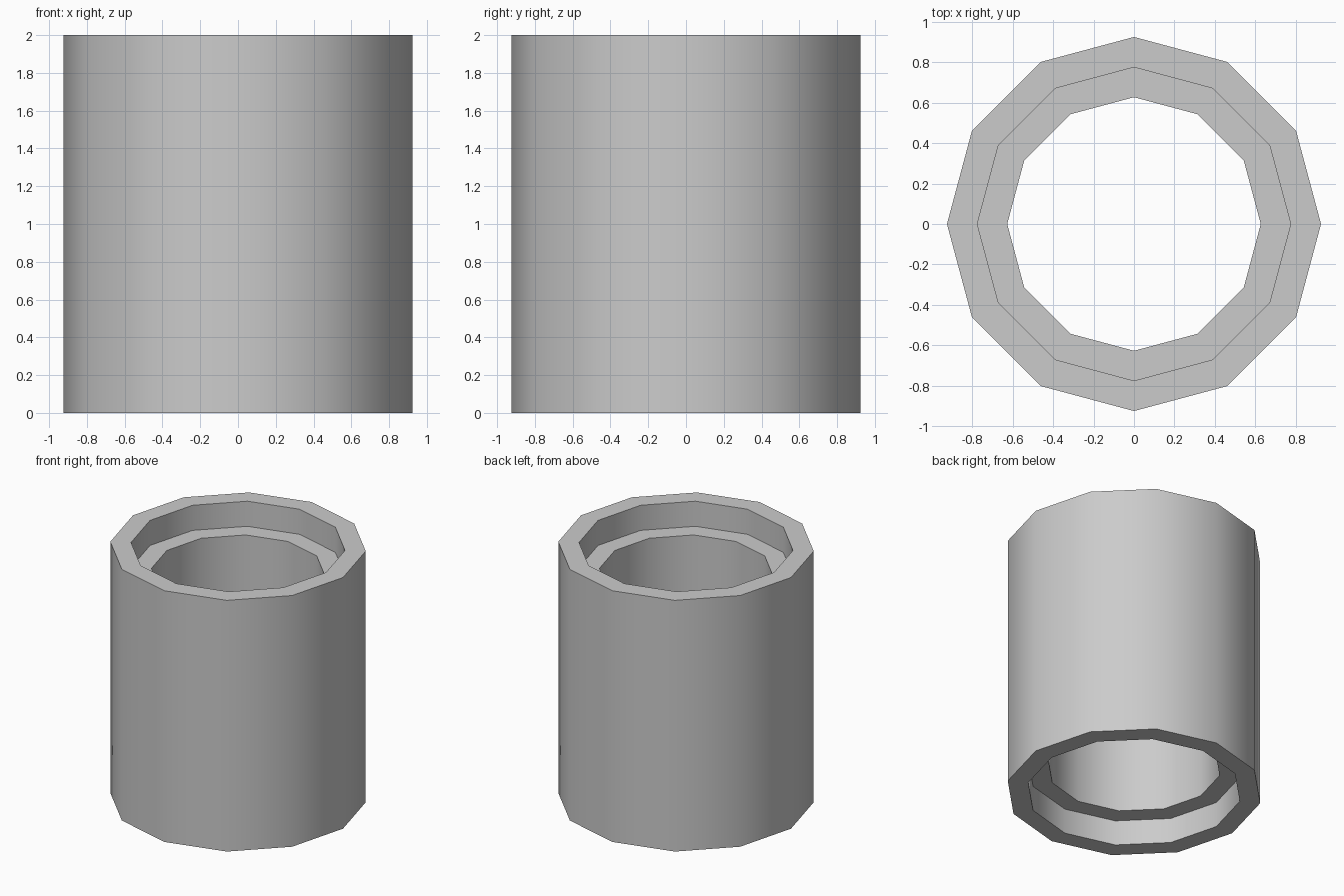
import bpy, bmesh
from math import cos, sin, pi, radians

if "Cube" in bpy.data.objects:
    bpy.data.objects.remove(bpy.data.objects["Cube"])

SIDES = 12
R_OUT, R_MID, R_IN = 0.925, 0.775, 0.627
H, RECESS = 2.0, 0.2

# Closed wall cross-section (radius, height), counter-clockwise
profile = [
    (R_OUT, 0), (R_OUT, H),
    (R_MID, H), (R_MID, H - RECESS),
    (R_IN, H - RECESS), (R_IN, RECESS),
    (R_MID, RECESS), (R_MID, 0),
]

# Sweep the cross-section around z
bm = bmesh.new()
rings = []
for i in range(SIDES):
    a = 2 * pi * i / SIDES
    rings.append([bm.verts.new((r * cos(a), r * sin(a), z)) for r, z in profile])
n = len(profile)
for i in range(SIDES):
    a, b = rings[i], rings[(i + 1) % SIDES]
    for j in range(n):
        k = (j + 1) % n
        bm.faces.new((a[j], b[j], b[k], a[k]))
bmesh.ops.recalc_face_normals(bm, faces=bm.faces)

mesh = bpy.data.meshes.new("pipe_sleeve")
bm.to_mesh(mesh)
bm.free()
sleeve = bpy.data.objects.new("pipe_sleeve", mesh)
bpy.context.collection.objects.link(sleeve)

# Smooth walls, sharp rims
bpy.context.view_layer.objects.active = sleeve
sleeve.select_set(True)
bpy.ops.object.shade_smooth_by_angle(angle=radians(40))
